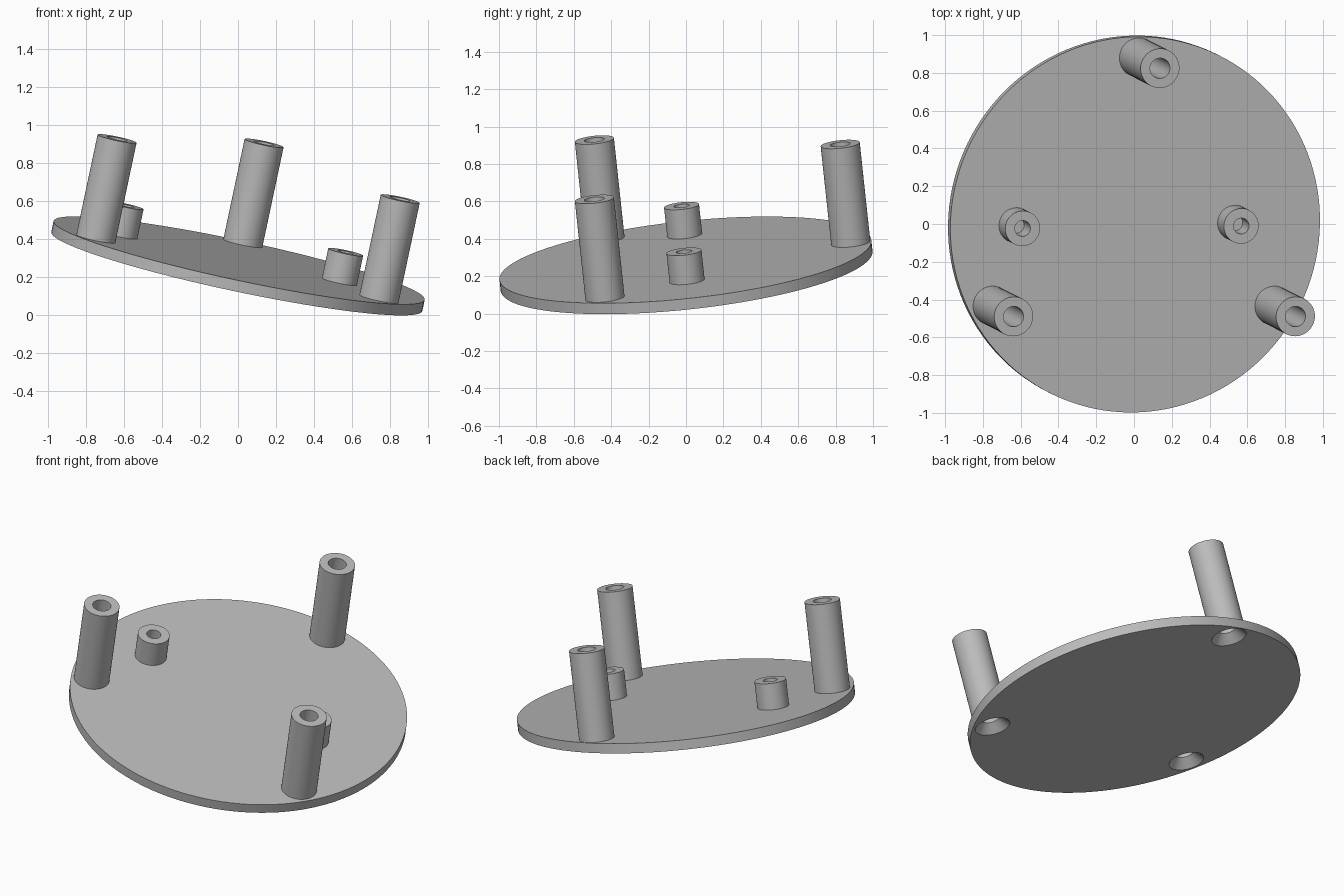
import bpy, bmesh, math
from mathutils import Matrix

if "Cube" in bpy.data.objects:
    bpy.data.objects.remove(bpy.data.objects["Cube"])

HALF = 0.03                      # half the plate thickness
BORE = 0.054
TILT = (Matrix.Translation((0, 0, 0.2585))
        @ Matrix.Rotation(math.radians(12), 4, 'Y')
        @ Matrix.Rotation(math.radians(6), 4, 'X'))

grey = bpy.data.materials.new("plain grey")
grey.use_nodes = True
colour = (0.5, 0.5, 0.5, 1)
grey.diffuse_color = colour
grey.node_tree.nodes["Principled BSDF"].inputs["Base Color"].default_value = colour


def lathe(name, profile, x=0, y=0, steps=64):
    """Spin a (radius, height) profile about a vertical axis at x, y, then tilt it."""
    bm = bmesh.new()
    verts = [bm.verts.new((r, 0, z)) for r, z in profile]
    edges = [bm.edges.new(pair) for pair in zip(verts, verts[1:])]
    bmesh.ops.spin(bm, geom=verts + edges, cent=(0, 0, 0), axis=(0, 0, 1),
                   angle=math.tau, steps=steps, use_duplicate=False)
    bmesh.ops.remove_doubles(bm, verts=bm.verts, dist=1e-5)
    bmesh.ops.recalc_face_normals(bm, faces=bm.faces)
    mesh = bpy.data.meshes.new(name)
    bm.to_mesh(mesh)
    bm.free()
    mesh.materials.append(grey)
    obj = bpy.data.objects.new(name, mesh)
    bpy.context.collection.objects.link(obj)
    obj.matrix_world = TILT @ Matrix.Translation((x, y, 0))
    return obj


def activate(obj):
    bpy.ops.object.select_all(action='DESELECT')
    obj.select_set(True)
    bpy.context.view_layer.objects.active = obj


def tube(name, x, y, outer, inner, top):
    """Open-ended tube standing on the plate."""
    return lathe(name, [(outer, HALF), (outer, top), (inner, top), (inner, HALF)], x, y)


# Round base plate
plate = lathe("base_plate", [(0, -HALF), (1, -HALF), (1, HALF), (0, HALF)], steps=128)
parts = [plate]

# Three tall posts, each with a countersunk hole through the plate
for name, angle in (("back", 90), ("front_right", 210), ("front_left", 330)):
    a = math.radians(angle)
    x, y = 0.881 * math.cos(a), 0.881 * math.sin(a) + 0.008
    parts.append(tube(name + "_post", x, y, 0.105, BORE, 0.572))
    cutter = lathe(name + "_countersink",
                   [(0, -0.05), (0.105, -0.05), (0.105, -HALF), (BORE, 0.025),
                    (BORE, 0.05), (0, 0.05)], x, y)
    cutter.hide_render = True
    cut = plate.modifiers.new("countersink", 'BOOLEAN')
    cut.object = cutter
    cut.operation = 'DIFFERENCE'
    cut.solver = 'EXACT'
    activate(plate)
    bpy.ops.object.modifier_apply(modifier=cut.name)
    bpy.data.objects.remove(cutter)

# Two short blind bosses
parts.append(tube("left_boss", 0.54, 0.009, 0.094, 0.042, 0.19))
parts.append(tube("right_boss", -0.643, -0.004, 0.094, 0.042, 0.19))

# Smooth round walls with crisp rims
for part in parts:
    activate(part)
    bpy.ops.object.shade_smooth_by_angle(angle=math.radians(30))
